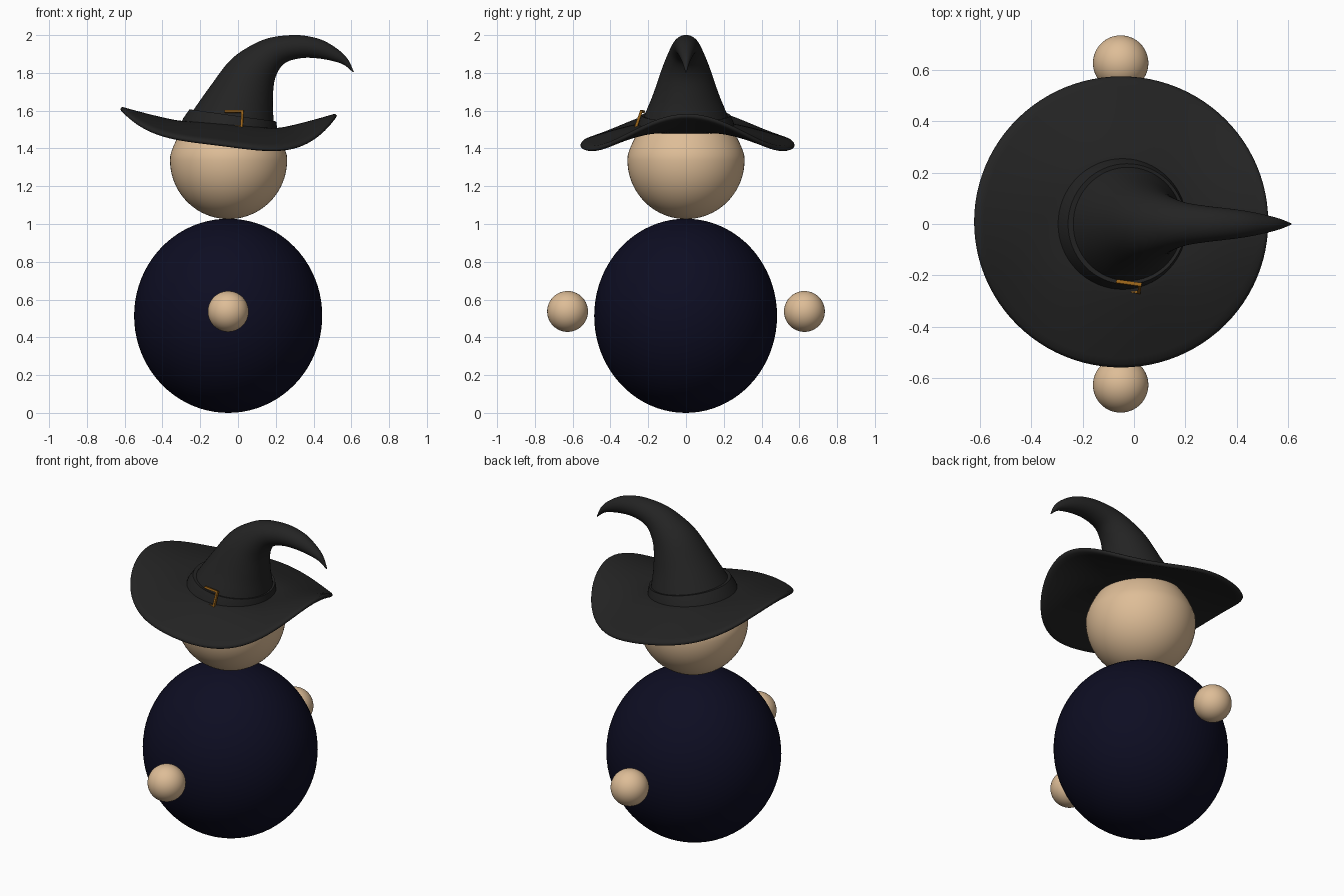
import bpy, bmesh, math
from mathutils import Vector, Matrix

if "Cube" in bpy.data.objects:
    bpy.data.objects.remove(bpy.data.objects["Cube"])

CX = -0.05  # axis of the figure


def material(name, rgb):
    m = bpy.data.materials.new(name)
    m.diffuse_color = (*rgb, 1)
    m.use_nodes = True
    m.node_tree.nodes["Principled BSDF"].inputs["Base Color"].default_value = m.diffuse_color
    return m


SKIN = material("skin", (0.73, 0.51, 0.31))
NAVY = material("navy_cloth", (0.004, 0.004, 0.016))
BLACK = material("black_felt", (0.017, 0.017, 0.017))
BRASS = material("brass", (0.32, 0.125, 0.01))


def finish(name, bm, mat, angle=40):
    bmesh.ops.recalc_face_normals(bm, faces=bm.faces)
    me = bpy.data.meshes.new(name)
    bm.to_mesh(me)
    bm.free()
    me.materials.append(mat)
    ob = bpy.data.objects.new(name, me)
    bpy.context.collection.objects.link(ob)
    bpy.ops.object.select_all(action='DESELECT')
    bpy.context.view_layer.objects.active = ob
    ob.select_set(True)
    bpy.ops.object.shade_smooth_by_angle(angle=math.radians(angle))
    return ob


def ball(name, loc, radii, mat):
    bm = bmesh.new()
    bmesh.ops.create_uvsphere(bm, u_segments=64, v_segments=40, radius=1)
    bmesh.ops.transform(bm, verts=bm.verts,
                        matrix=Matrix.Translation(loc) @ Matrix.Diagonal((*radii, 1)))
    return finish(name, bm, mat)


def loft(name, rings, mat, caps=True, angle=40):
    bm = bmesh.new()
    loops = [[bm.verts.new(p) for p in r] for r in rings]
    n = len(loops[0])
    for a, b in zip(loops, loops[1:]):
        for i in range(n):
            j = (i + 1) % n
            bm.faces.new((a[i], a[j], b[j], b[i]))
    if caps:
        bm.faces.new(loops[0])
        bm.faces.new(loops[-1])
    return finish(name, bm, mat, angle)


def slanted_ring(s, n=64):
    """Ellipse spanning the outer and inner outline points in the xz plane."""
    ox, oz, ix, iz, w = s
    o, i = Vector((ox, 0, oz)), Vector((ix, 0, iz))
    c, h = (o + i) / 2, (i - o) / 2
    return [c + h * math.cos(t) + Vector((0, w * math.sin(t), 0))
            for t in (2 * math.pi * k / n for k in range(n))]


def smooth_sections(pts, steps=5):
    """Catmull-Rom interpolation through the section values."""
    p = [pts[0]] + pts + [pts[-1]]
    out = []
    for a, b, c, d in zip(p, p[1:], p[2:], p[3:]):
        for k in range(steps):
            t = k / steps
            out.append([0.5 * (2 * q + (r - o) * t + (2 * o - 5 * q + 4 * r - s) * t * t
                               + (3 * q - o - 3 * r + s) * t ** 3)
                        for o, q, r, s in zip(a, b, c, d)])
    return out + [pts[-1]]


# body and hands
ball("body", (CX - 0.002, -0.002, 0.514), (0.498, 0.484, 0.514), NAVY)
for side, label in ((-1, "front"), (1, "back")):
    ball(label + "_hand", (CX - 0.002, side * 0.627, 0.537), (0.108,) * 3, SKIN)

# head, narrowed where it enters the hat
head = ball("head", (CX, 0, 1.338), (0.31, 0.31, 0.312), SKIN)
for v in head.data.vertices:
    f = 1 - 0.6 * max(0, v.co.z - 1.36)
    v.co.x = CX + (v.co.x - CX) * f
    v.co.y *= f


# hat brim: lifted at the left and right, drooping at front and back
def brim_point(t, r, dz):
    c = [math.cos(k * t) for k in range(5)]
    z_in = 1.512 - 0.02 * c[1]
    z_out = 1.482 - 0.032 * c[1] + 0.086 * c[2] + 0.014 * c[3] + 0.022 * c[4]
    u = max(0, (r - 0.25) / 0.32) ** 1.2
    return (CX + r * math.cos(t), 0.008 * u + r * math.sin(t) * (1 - 0.01 * u),
            z_in + (z_out - z_in) * u + dz)


radii = [0.2 + 0.36 * k / 14 for k in range(15)]
profile = ([(r, 0.014) for r in radii] + [(0.569, 0.008), (0.573, 0), (0.569, -0.008)]
           + [(r, -0.014) for r in reversed(radii)])
angles = [2 * math.pi * k / 96 for k in range(96)]
loft("hat_brim", [[brim_point(t, r, dz) for t in angles] for r, dz in profile],
     BLACK, caps=False, angle=60)

# bent crown: outer x, z, inner x, z, half width
crown = [(-0.285, 1.53, 0.195, 1.49, 0.245), (-0.235, 1.605, 0.188, 1.56, 0.217),
         (-0.15, 1.725, 0.184, 1.64, 0.175), (-0.045, 1.863, 0.19, 1.74, 0.133),
         (0.06, 1.94, 0.208, 1.80, 0.105), (0.165, 1.985, 0.24, 1.845, 0.083),
         (0.285, 2.0, 0.285, 1.868, 0.07), (0.37, 1.994, 0.355, 1.88, 0.061),
         (0.455, 1.97, 0.43, 1.876, 0.05), (0.535, 1.92, 0.50, 1.863, 0.034),
         (0.583, 1.87, 0.56, 1.843, 0.019), (0.613, 1.806, 0.609, 1.803, 0.003)]
loft("hat_crown", [slanted_ring(s) for s in smooth_sections(crown)], BLACK, angle=60)

# hat band
band = [(-0.307, 1.52, 0.208, 1.485, 0.26), (-0.29, 1.56, 0.206, 1.515, 0.252),
        (-0.257, 1.607, 0.202, 1.543, 0.235), (-0.225, 1.60, 0.18, 1.54, 0.21)]
loft("hat_band", [slanted_ring(s) for s in band], BLACK, caps=False, angle=35)

# buckle: three bars, the fourth side tucked into the band
bm = bmesh.new()
pose = (Matrix.Translation((-0.022, -0.245, 1.554)) @ Matrix.Rotation(math.radians(-8), 4, 'Z')
        @ Matrix.Rotation(math.radians(-19), 4, 'X'))
for x, z, w, h in ((0, 0.044, 0.1, 0.012), (0, -0.044, 0.1, 0.012), (0.044, 0, 0.012, 0.1)):
    bmesh.ops.create_cube(bm, size=1, matrix=pose @ Matrix.Translation((x, 0, z))
                          @ Matrix.Diagonal((w, 0.014, h, 1)))
finish("hat_buckle", bm, BRASS, 30)
